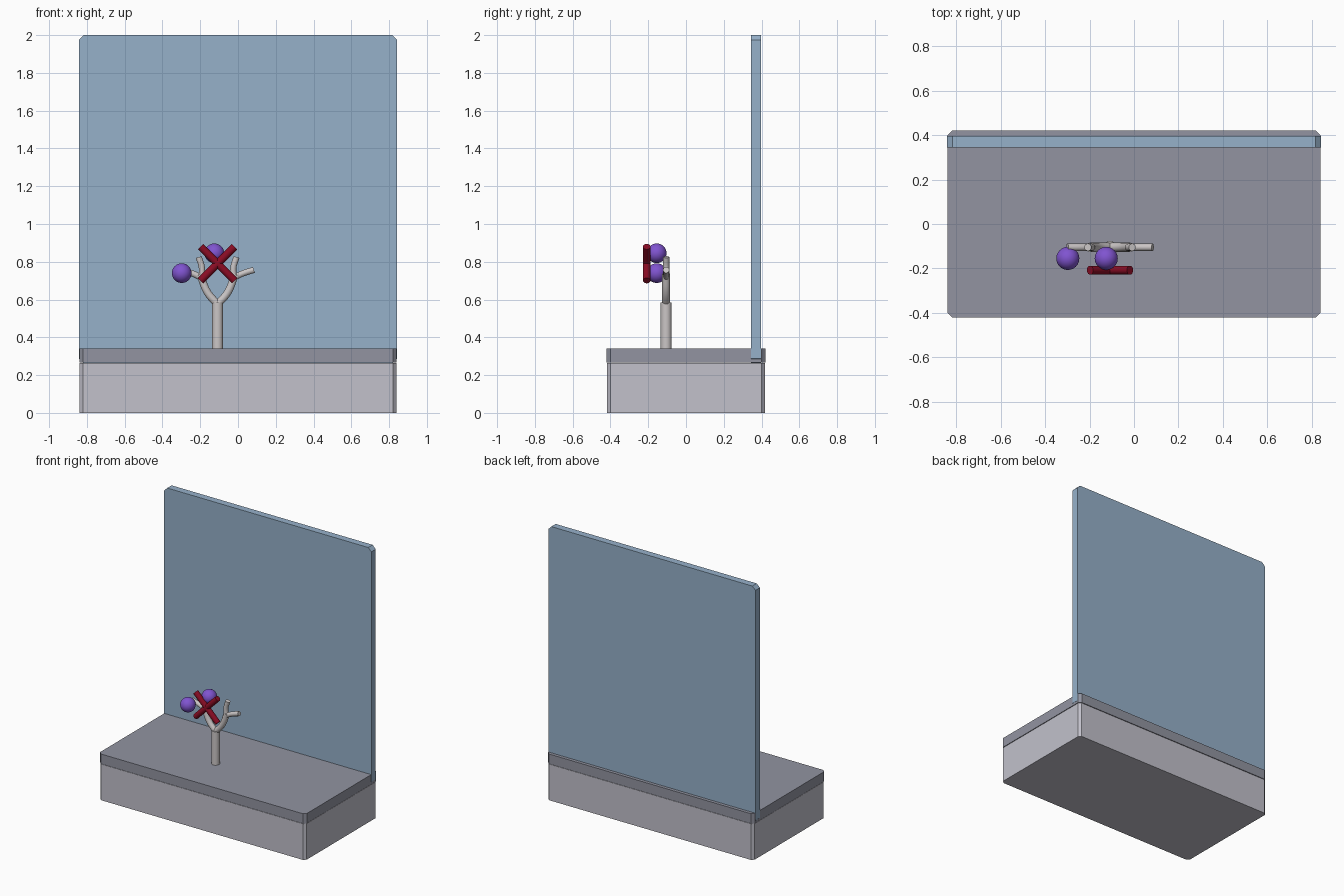
import bpy, bmesh, math
from mathutils import Vector

if "Cube" in bpy.data.objects:
    bpy.data.objects.remove(bpy.data.objects["Cube"])


def material(name, rgb):
    """Material from 0-255 sRGB values."""
    m = bpy.data.materials.new(name)
    m.diffuse_color = [(c / 255 / 12.92 if c < 11 else ((c / 255 + 0.055) / 1.055) ** 2.4) for c in rgb] + [1]
    m.use_nodes = True
    m.node_tree.nodes["Principled BSDF"].inputs["Base Color"].default_value = m.diffuse_color
    return m


PALE = material("pale grey", (194, 193, 203))
SLATE = material("slate grey", (146, 148, 161))
BLUE = material("dusty blue", (150, 177, 202))
BARK = material("warm light grey", (203, 198, 198))
PURPLE = material("purple", (128, 84, 208))
RED = material("dark red", (138, 12, 36))


def finish(bm, name, mat, smooth=False):
    bmesh.ops.recalc_face_normals(bm, faces=bm.faces)
    me = bpy.data.meshes.new(name)
    bm.to_mesh(me)
    bm.free()
    me.materials.append(mat)
    ob = bpy.data.objects.new(name, me)
    bpy.context.collection.objects.link(ob)
    if smooth:
        bpy.ops.object.select_all(action='DESELECT')
        ob.select_set(True)
        bpy.context.view_layer.objects.active = ob
        bpy.ops.object.shade_smooth_by_angle(angle=math.radians(40))
    return ob


def chamfered_block(name, lo, hi, axis, cut, mat):
    """Box whose four edges parallel to the given axis are cut off."""
    bm = bmesh.new()
    bmesh.ops.create_cube(bm, size=1)
    lo, hi = Vector(lo), Vector(hi)
    for v in bm.verts:
        v.co = [a + (b - a) * (c + 0.5) for a, b, c in zip(lo, hi, v.co)]
    edges = [e for e in bm.edges
             if abs(e.verts[0].co[axis] - e.verts[1].co[axis]) > 1e-4]
    bmesh.ops.bevel(bm, geom=edges, offset=cut, segments=1, affect='EDGES')
    return finish(bm, name, mat)


def rod(name, a, b, r, mat):
    a, b = Vector(a), Vector(b)
    bm = bmesh.new()
    bmesh.ops.create_cone(bm, cap_ends=True, segments=16, radius1=r, radius2=r, depth=(b - a).length)
    ob = finish(bm, name, mat, True)
    ob.location = (a + b) / 2
    ob.rotation_mode = 'QUATERNION'
    ob.rotation_quaternion = (b - a).to_track_quat('Z', 'Y')
    return ob


def tube(name, pts, r, mat):
    """Bent round branch through the given points."""
    cu = bpy.data.curves.new(name, 'CURVE')
    cu.dimensions = '3D'
    cu.bevel_depth = r
    cu.bevel_resolution = 3
    cu.use_fill_caps = True
    cu.resolution_u = 5
    sp = cu.splines.new('BEZIER')
    sp.bezier_points.add(len(pts) - 1)
    for p, co in zip(sp.bezier_points, pts):
        p.co = co
        p.handle_left_type = p.handle_right_type = 'AUTO'
    cu.materials.append(mat)
    ob = bpy.data.objects.new(name, cu)
    bpy.context.collection.objects.link(ob)


# Stand: pale plinth, slate slab, blue upright panel
chamfered_block("plinth", (-0.838, -0.418, 0), (0.838, 0.418, 0.265), 2, 0.018, PALE)
chamfered_block("slab", (-0.84, -0.42, 0.268), (0.84, 0.42, 0.34), 2, 0.02, SLATE)
chamfered_block("back_panel", (-0.841, 0.345, 0.262), (0.841, 0.396, 2.0), 1, 0.025, BLUE)

# Forked stem, branches mirrored about the trunk
CX, CY = -0.108, -0.105
rod("trunk", (CX, CY, 0.335), (CX, CY, 0.585), 0.029, BARK)
for side, s in (("left", -1), ("right", 1)):
    def at(x, z):
        return (CX + s * x, CY, z)
    tube(side + "_fork", [at(0, 0.575), at(0.055, 0.64), at(0.092, 0.735)], 0.021, BARK)
    tube(side + "_inner_twig", [at(0.088, 0.71), at(0.083, 0.765), at(0.1, 0.825)], 0.017, BARK)
    tube(side + "_outer_twig", [at(0.085, 0.715), at(0.13, 0.737), at(0.192, 0.757)], 0.017, BARK)

# Purple balls
for name, x, z in (("outer_ball", -0.298, 0.74), ("upper_ball", -0.125, 0.845)):
    bm = bmesh.new()
    bmesh.ops.create_uvsphere(bm, u_segments=24, v_segments=16, radius=0.052)
    finish(bm, name, PURPLE, True).location = (x, -0.155, z)

# Red cross in front
for name, s in (("rising_cross_bar", 1), ("falling_cross_bar", -1)):
    d = 0.09
    rod(name, (CX - d, -0.208, 0.79 - s * d), (CX + d, -0.208, 0.79 + s * d), 0.02, RED)
